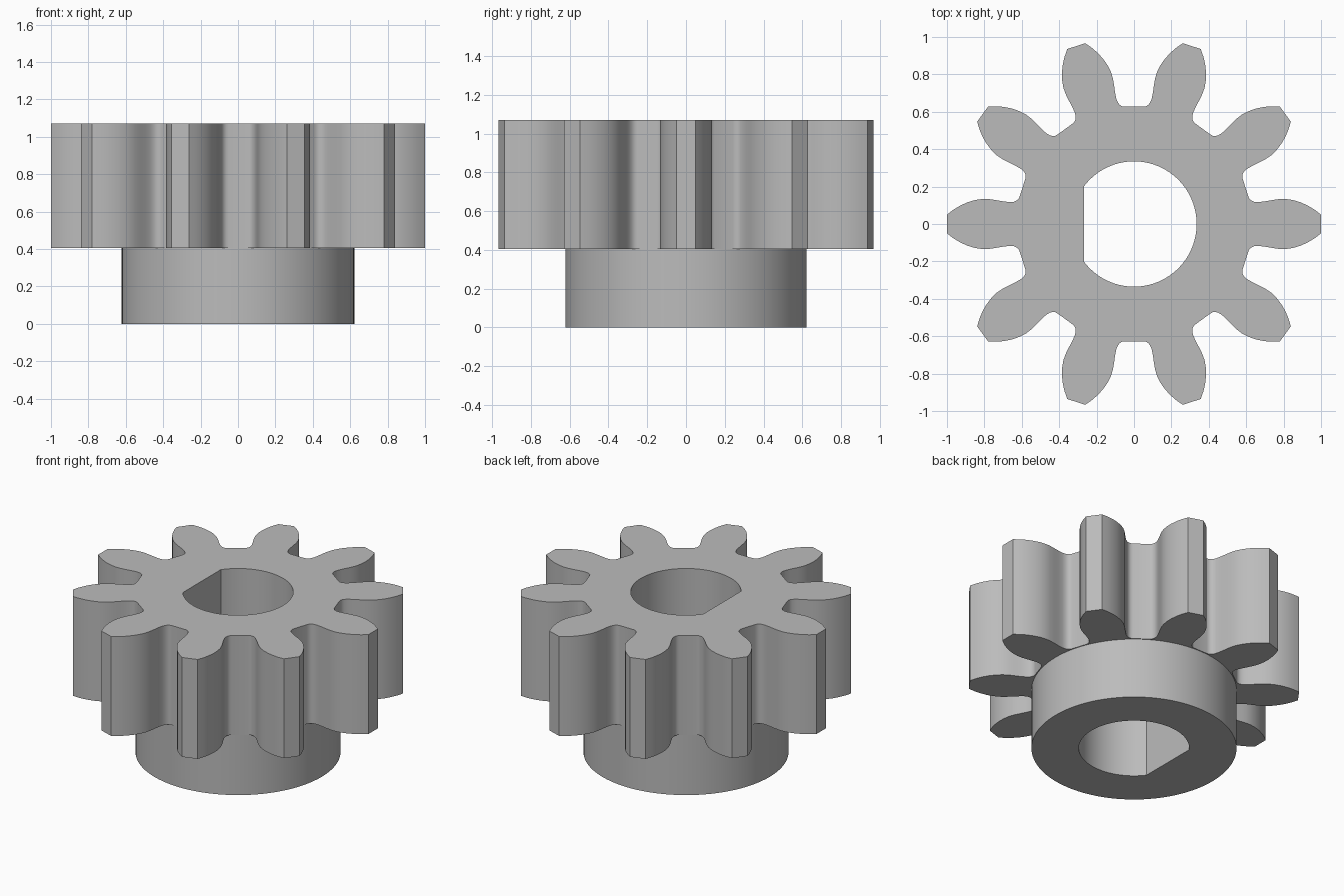
import bpy, bmesh, math

if "Cube" in bpy.data.objects:
    bpy.data.objects.remove(bpy.data.objects["Cube"])

GEAR_BOTTOM, TOP = 0.405, 1.07
HUB_R, BORE_R, FLAT_X = 0.622, 0.335, -0.268
TEETH, SEGMENTS = 10, 96

# Half tooth outline (distance along tooth axis, half width), root to tip
FLANK = [(0.612, 0.146), (0.618, 0.134), (0.628, 0.125), (0.642, 0.119),
         (0.665, 0.117), (0.70, 0.121), (0.74, 0.128), (0.775, 0.133),
         (0.81, 0.134), (0.85, 0.128), (0.89, 0.116), (0.93, 0.098),
         (0.965, 0.077), (1.0, 0.05)]


def tooth_outline():
    half = [(x, -y) for x, y in FLANK]
    tooth = half + [(x, -y) for x, y in reversed(half)]
    points = []
    for i in range(TEETH):
        a = 2 * math.pi * i / TEETH
        c, s = math.cos(a), math.sin(a)
        points += [(x * c - y * s, x * s + y * c) for x, y in tooth]
    return points


def arc(radius, start, end, count):
    return [(radius * math.cos(start + (end - start) * i / count),
             radius * math.sin(start + (end - start) * i / count))
            for i in range(count + 1)]


def wall(bm, points, z0, z1):
    """Vertical wall around a closed outline; returns its lower and upper edges."""
    low = [bm.verts.new((x, y, z0)) for x, y in points]
    high = [bm.verts.new((x, y, z1)) for x, y in points]
    n = len(points)
    for i in range(n):
        j = (i + 1) % n
        bm.faces.new((low[i], low[j], high[j], high[i])).smooth = True
    return [[bm.edges.get((v[i], v[(i + 1) % n])) for i in range(n)]
            for v in (low, high)]


def cap(bm, outer, inner, direction):
    """Flat face between two outlines."""
    bmesh.ops.triangle_fill(bm, edges=outer + inner, use_beauty=True,
                            normal=(0, 0, direction))


bm = bmesh.new()

# Toothed rim, hub collar and D-shaped bore
rim_low, rim_high = wall(bm, tooth_outline(), GEAR_BOTTOM, TOP)
hub_low, hub_high = wall(bm, arc(HUB_R, 0, 2 * math.pi, SEGMENTS)[:-1],
                         0, GEAR_BOTTOM)
flat = math.acos(FLAT_X / BORE_R)
bore_low, bore_high = wall(bm, arc(BORE_R, -flat, flat, 72), 0, TOP)

# Gear top, gear underside and hub base
cap(bm, rim_high, bore_high, 1)
cap(bm, rim_low, hub_high, -1)
cap(bm, hub_low, bore_low, -1)
bmesh.ops.recalc_face_normals(bm, faces=bm.faces[:])

mesh = bpy.data.meshes.new("pinion_gear")
bm.to_mesh(mesh)
bm.free()

steel = bpy.data.materials.new("plain grey")
steel.diffuse_color = (0.5, 0.5, 0.5, 1)
steel.use_nodes = True
steel.node_tree.nodes["Principled BSDF"].inputs["Base Color"].default_value = steel.diffuse_color
mesh.materials.append(steel)

gear = bpy.data.objects.new("pinion_gear", mesh)
bpy.context.collection.objects.link(gear)
bpy.context.view_layer.objects.active = gear
gear.select_set(True)
bpy.ops.object.shade_smooth_by_angle(angle=math.radians(30))
